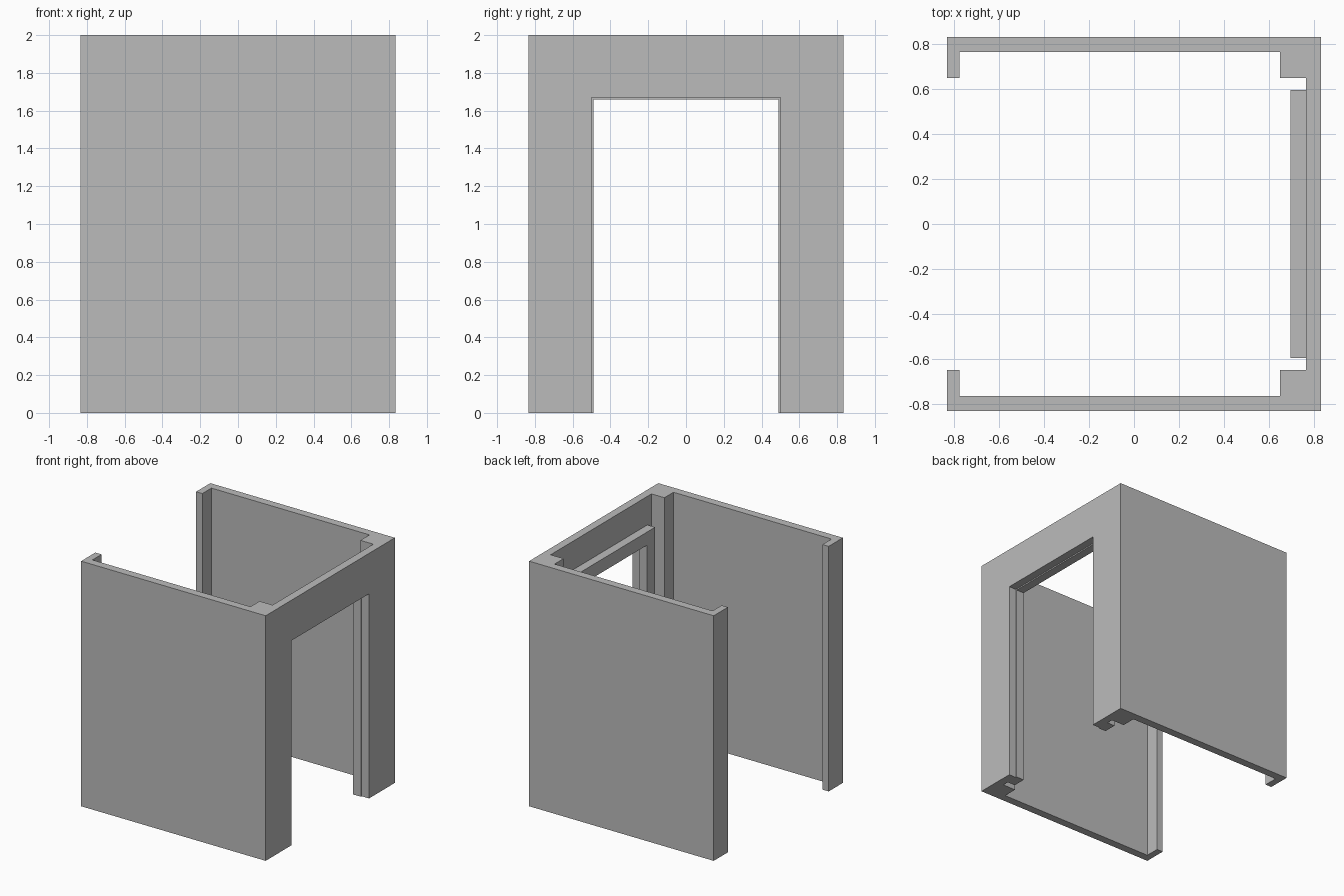
import bpy
import bmesh
from mathutils import Vector

old = bpy.data.objects.get("Cube")
if old:
    bpy.data.objects.remove(old, do_unlink=True)

GREY = (0.5, 0.5, 0.5, 1.0)
grey = bpy.data.materials.new("plain grey")
grey.use_nodes = True
grey.diffuse_color = GREY
grey.node_tree.nodes["Principled BSDF"].inputs["Base Color"].default_value = GREY


def extrude_profile(name, points, direction):
    """Make a solid by extruding a closed outline along a direction."""
    bm = bmesh.new()
    face = bm.faces.new([bm.verts.new(p) for p in points])
    moved = bmesh.ops.extrude_face_region(bm, geom=[face])
    verts = [v for v in moved["geom"] if isinstance(v, bmesh.types.BMVert)]
    bmesh.ops.translate(bm, verts=verts, vec=Vector(direction))
    bmesh.ops.recalc_face_normals(bm, faces=bm.faces)
    mesh = bpy.data.meshes.new(name)
    bm.to_mesh(mesh)
    bm.free()
    mesh.materials.append(grey)
    obj = bpy.data.objects.new(name, mesh)
    bpy.context.collection.objects.link(obj)
    return obj


HALF, INNER, POST = 0.833, 0.767, 0.65
HEIGHT = 2.0
DOOR_HALF, DOOR_TOP = 0.5, 1.67

# Walls: one mirrored footprint with end returns and corner posts
half_plan = [(INNER, POST), (POST, POST), (POST, INNER), (-0.777, INNER),
             (-0.777, POST), (-HALF, POST), (-HALF, HALF), (HALF, HALF)]
plan = half_plan + [(x, -y) for x, y in reversed(half_plan)]
walls = extrude_profile("walls", [(x, y, 0) for x, y in plan], (0, 0, HEIGHT))

# Doorway opening cut through the side wall
cutter = extrude_profile(
    "doorway_cutter",
    [(0.72, -DOOR_HALF, -0.1), (0.72, DOOR_HALF, -0.1),
     (0.72, DOOR_HALF, DOOR_TOP), (0.72, -DOOR_HALF, DOOR_TOP)],
    (0.2, 0, 0))
cutter.hide_render = True
cut = walls.modifiers.new("doorway", 'BOOLEAN')
cut.operation = 'DIFFERENCE'
cut.solver = 'EXACT'
cut.object = cutter
bpy.context.view_layer.objects.active = walls
walls.select_set(True)
bpy.ops.object.modifier_apply(modifier=cut.name)
bpy.data.objects.remove(cutter, do_unlink=True)

# Door frame: two jambs and a lintel against the inside of the wall
half_frame = [(0.49, 0), (0.597, 0), (0.597, 1.767), ]
inner_top = (0.49, 1.66)
outline = [inner_top] + half_frame
outline += [(-y, z) for y, z in reversed(outline)]
extrude_profile("door_frame", [(0.697, y, z) for y, z in outline],
                (INNER - 0.697, 0, 0))
